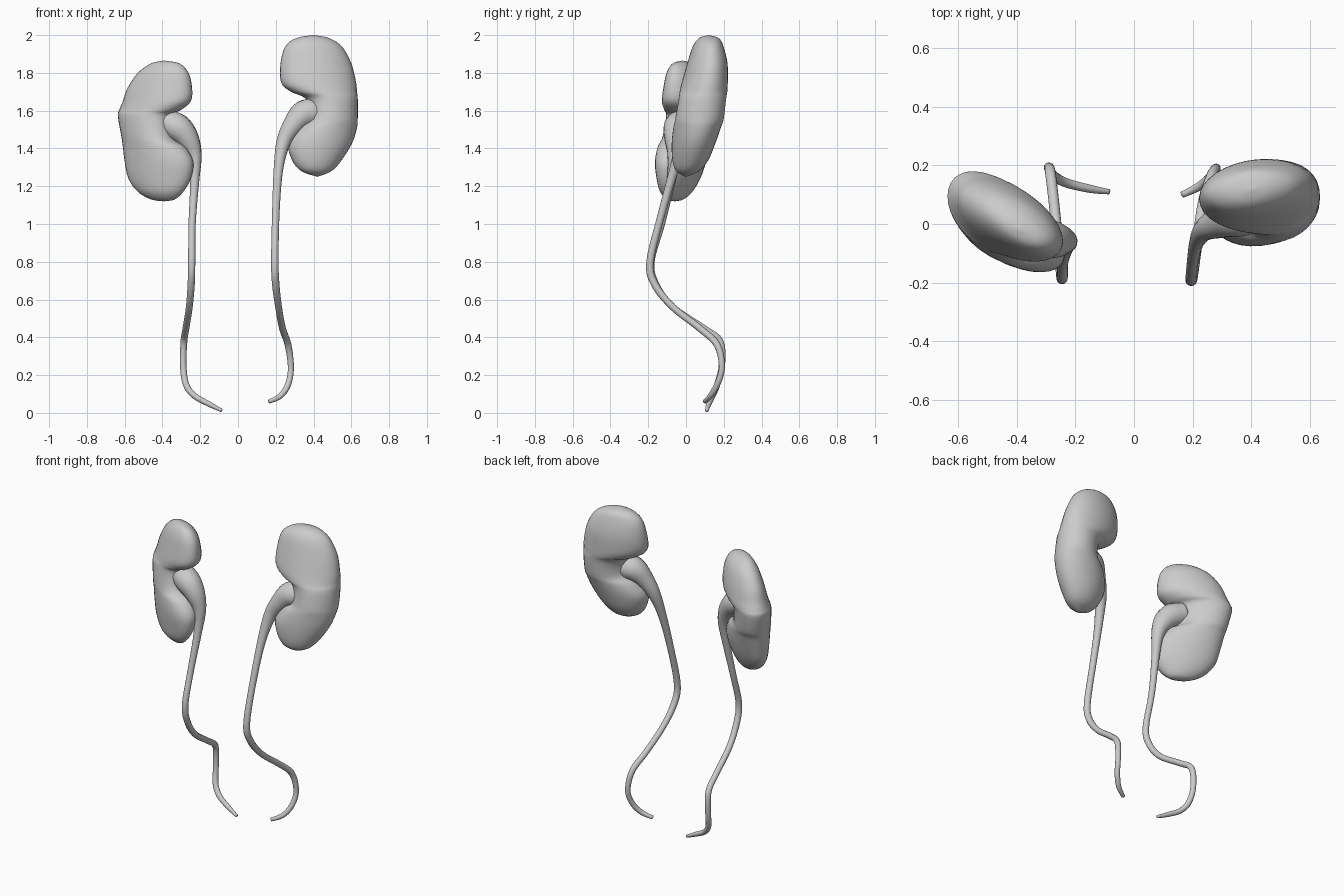
import bpy, bmesh
from math import sin, cos, pi, tau
from mathutils import Vector

cube = bpy.data.objects.get("Cube")
if cube:
    bpy.data.objects.remove(cube, do_unlink=True)

GREY = (0.6, 0.6, 0.6, 1)
mat = bpy.data.materials.new("light grey")
mat.use_nodes = True
mat.diffuse_color = GREY
mat.node_tree.nodes["Principled BSDF"].inputs["Base Color"].default_value = GREY


def smooth_rows(rows, steps):
    """Catmull-Rom interpolation through rows of values."""
    rows = [Vector(r) for r in rows]
    pad = [rows[0]] + rows + [rows[-1]]
    out = []
    for a, b, c, d in zip(pad, pad[1:], pad[2:], pad[3:]):
        for i in range(steps):
            t = i / steps
            out.append((b * 2 + (c - a) * t + (a * 2 - b * 5 + c * 4 - d) * t**2
                        + (b * 3 - a - c * 3 + d) * t**3) / 2)
    return out + [rows[-1]]


def loft(name, rings):
    """Skin a stack of rings and cap both ends."""
    bm = bmesh.new()
    loops = [[bm.verts.new(p) for p in ring] for ring in rings]
    n = len(loops[0])
    for low, high in zip(loops, loops[1:]):
        for i in range(n):
            j = (i + 1) % n
            bm.faces.new((low[i], low[j], high[j], high[i]))
    bm.faces.new(loops[0])
    bm.faces.new(loops[-1])
    bmesh.ops.remove_doubles(bm, verts=bm.verts, dist=0.0005)
    bmesh.ops.recalc_face_normals(bm, faces=bm.faces)
    mesh = bpy.data.meshes.new(name)
    bm.to_mesh(mesh)
    bm.free()
    mesh.materials.append(mat)
    mesh.shade_smooth()
    obj = bpy.data.objects.new(name, mesh)
    bpy.context.collection.objects.link(obj)


def kidney(name, rows, slope, x_ref, sides=32):
    """Rows hold height, inner x, outer x, middle y and half thickness."""
    rings = []
    for z, x0, x1, y, thick in zip(*[iter(v for r in rows for v in r)] * 5):
        pass
    mid = [(z, (x0 + x1) / 2, (x1 - x0) / 2, y, t) for z, x0, x1, y, t in rows]
    for z, xm, half, y, thick in smooth_rows(mid, 4):
        ring = []
        for i in range(sides):
            a = tau * i / sides
            x = xm + half * cos(a)
            ring.append((x, y + slope * (x - x_ref) + max(thick, 0) * sin(a), z))
        rings.append(ring)
    loft(name, rings)


def ureter(name, path, sides=14):
    """Path rows hold x, y, z and radius."""
    pts = smooth_rows(path, 5)
    side, rings = Vector((0, 1, 0)), []
    for i, p in enumerate(pts):
        ahead = pts[min(i + 1, len(pts) - 1)].xyz - pts[max(i - 1, 0)].xyz
        ahead.normalize()
        side = (side - ahead * side.dot(ahead)).normalized()
        other = ahead.cross(side)
        rings.append([p.xyz + (side * cos(tau * k / sides)
                               + other * sin(tau * k / sides)) * p.w
                      for k in range(sides)])
    loft(name, rings)


# Kidneys
kidney("left_kidney", [
    (2.00, .40, .40, .12, 0), (1.985, .31, .48, .125, .05),
    (1.94, .25, .55, .12, .08), (1.85, .225, .60, .115, .105),
    (1.75, .228, .625, .10, .12), (1.70, .28, .63, .09, .125),
    (1.66, .36, .634, .08, .125), (1.56, .365, .634, .065, .128),
    (1.51, .31, .63, .055, .125), (1.43, .265, .605, .04, .115),
    (1.34, .285, .55, .025, .095), (1.28, .335, .495, .01, .06),
    (1.25, .42, .42, 0, 0)], .1, .43)
kidney("right_kidney", [
    (1.865, -.39, -.39, 0, 0), (1.85, -.31, -.46, .005, .045),
    (1.80, -.262, -.53, .015, .085), (1.72, -.243, -.585, .02, .11),
    (1.65, -.25, -.61, .02, .125), (1.605, -.30, -.628, .02, .13),
    (1.57, -.355, -.636, .015, .13), (1.46, -.345, -.617, 0, .13),
    (1.41, -.28, -.61, -.01, .125), (1.33, -.237, -.60, -.02, .115),
    (1.24, -.25, -.58, -.03, .095), (1.17, -.29, -.53, -.04, .07),
    (1.13, -.335, -.46, -.04, .035), (1.12, -.39, -.39, -.04, 0)], -.4, -.44)

# Ureters, each flaring into a funnel at the kidney
ureter("left_ureter", [
    (.42, .05, 1.59, .075), (.35, .03, 1.58, .075), (.29, .005, 1.52, .055),
    (.24, -.02, 1.43, .038), (.213, -.065, 1.28, .025),
    (.20, -.13, 1.05, .02), (.195, -.19, .80, .02), (.20, -.165, .68, .02),
    (.215, -.07, .56, .018), (.235, .07, .45, .018), (.265, .165, .36, .018),
    (.28, .19, .24, .016), (.265, .165, .15, .016), (.225, .13, .09, .015),
    (.165, .10, .06, .011)])
ureter("right_ureter", [
    (-.39, -.02, 1.54, .07), (-.32, -.045, 1.51, .075), (-.265, -.055, 1.45, .06),
    (-.23, -.06, 1.36, .038), (-.23, -.08, 1.22, .024),
    (-.243, -.13, 1.0, .019), (-.245, -.185, .80, .019), (-.248, -.16, .68, .019),
    (-.258, -.07, .56, .018), (-.275, .09, .45, .018), (-.286, .18, .38, .018),
    (-.29, .19, .25, .017), (-.275, .165, .15, .017), (-.23, .14, .09, .016),
    (-.15, .12, .045, .014), (-.085, .11, .012, .009)])
